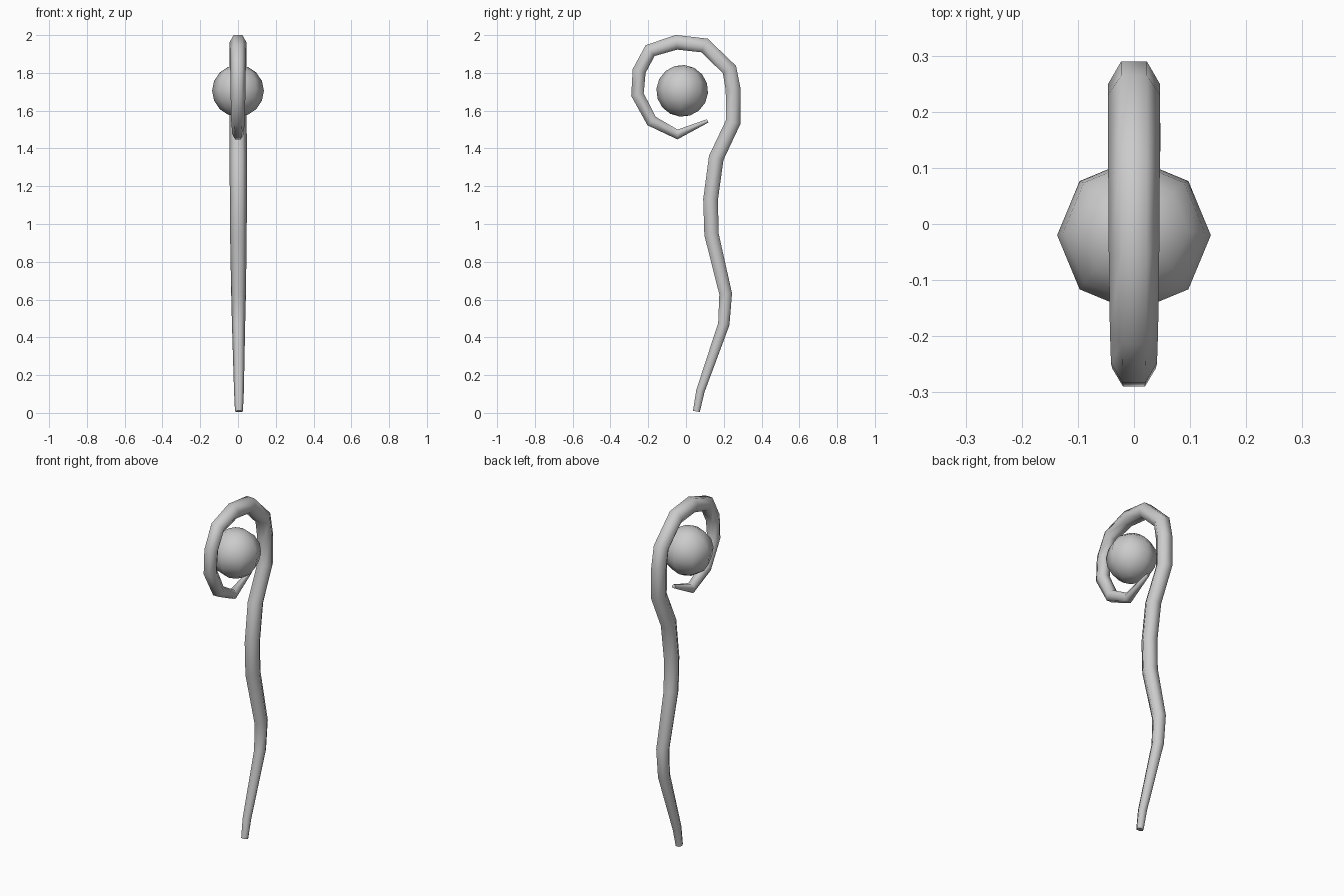
import bpy, bmesh
from math import sin, cos, pi, radians
from mathutils import Vector

if "Cube" in bpy.data.objects:
    bpy.data.objects.remove(bpy.data.objects["Cube"])

grey = bpy.data.materials.new("light_grey")
grey.use_nodes = True
color = (0.6, 0.6, 0.6, 1)
grey.diffuse_color = color
grey.node_tree.nodes["Principled BSDF"].inputs["Base Color"].default_value = color


def add_object(name, bm):
    bmesh.ops.recalc_face_normals(bm, faces=bm.faces)
    mesh = bpy.data.meshes.new(name)
    bm.to_mesh(mesh)
    bm.free()
    mesh.materials.append(grey)
    obj = bpy.data.objects.new(name, mesh)
    bpy.context.collection.objects.link(obj)
    return obj


# Staff centre line from foot to hook tip: x, y, z, radius
path = [
    (.005, .055, .008, .021), (.005, .076, .115, .026), (.003, .20, .47, .035),
    (.003, .21, .63, .039), (.002, .135, .945, .044), (.002, .13, 1.13, .045),
    (.001, .16, 1.35, .046), (0, .25, 1.54, .046), (0, .25, 1.71, .046),
    (0, .23, 1.818, .046), (0, .098, 1.945, .046), (0, -.05, 1.962, .045),
    (0, -.19, 1.918, .043), (0, -.248, 1.81, .041), (0, -.257, 1.685, .039),
    (0, -.182, 1.545, .036), (0, -.045, 1.474, .030), (0, .115, 1.546, .011),
]
SIDES = 6
points = [Vector(p[:3]) for p in path]

# Sweep a hexagon along the line, with corners pointing to the sides
bm = bmesh.new()
rings = []
for i, p in enumerate(points):
    before, after = points[max(i - 1, 0)], points[min(i + 1, len(points) - 1)]
    tangent = ((p - before).normalized() + (after - p).normalized()).normalized()
    side = Vector((1, 0, 0))
    normal = tangent.cross(side).normalized()
    r = path[i][3]
    angles = [2 * pi * k / SIDES for k in range(SIDES)]
    rings.append([bm.verts.new(p + r * (cos(a) * side + sin(a) * normal)) for a in angles])
for a, b in zip(rings, rings[1:]):
    for k in range(SIDES):
        n = (k + 1) % SIDES
        bm.faces.new((a[k], a[n], b[n], b[k])).smooth = True
# Flat end caps
for ring in (rings[0], rings[-1]):
    cap = bm.faces.new(ring)
    for edge in cap.edges:
        edge.smooth = False
add_object("staff", bm)

# Orb floating inside the hook
bm = bmesh.new()
bmesh.ops.create_uvsphere(bm, u_segments=8, v_segments=8, radius=.137)
for face in bm.faces:
    face.smooth = True
orb = add_object("orb", bm)
orb.location = (0, -.02, 1.705)
orb.rotation_euler = (radians(-5), 0, 0)
